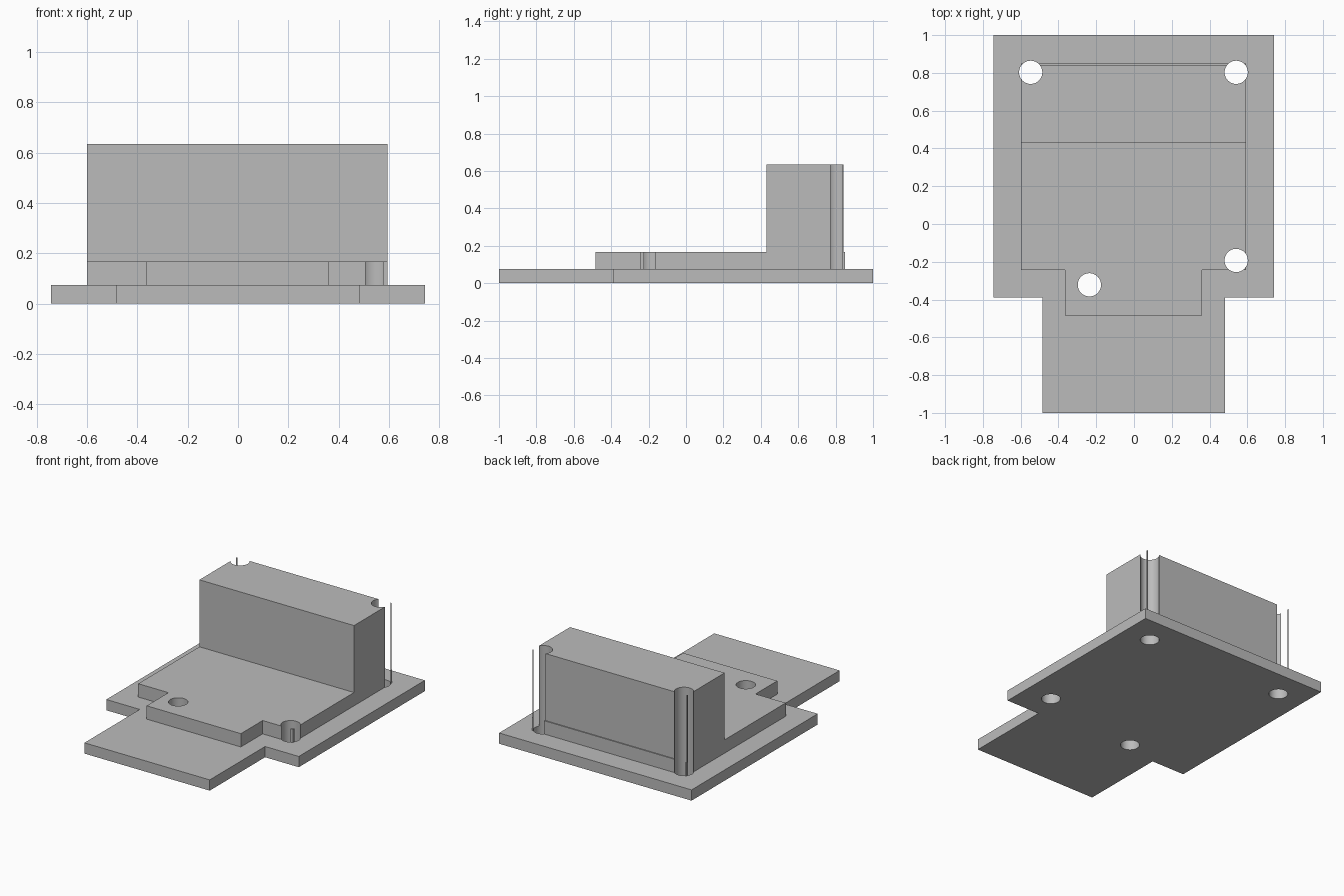
import bpy, bmesh

cube = bpy.data.objects.get("Cube")
if cube:
    bpy.data.objects.remove(cube, do_unlink=True)

GREY = 0.5
grey = bpy.data.materials.new("plain grey")
grey.use_nodes = True
grey.diffuse_color = (GREY, GREY, GREY, 1)
grey.node_tree.nodes["Principled BSDF"].inputs["Base Color"].default_value = (GREY, GREY, GREY, 1)


def add_object(name, bm):
    bmesh.ops.recalc_face_normals(bm, faces=bm.faces)
    mesh = bpy.data.meshes.new(name)
    bm.to_mesh(mesh)
    bm.free()
    mesh.materials.append(grey)
    obj = bpy.data.objects.new(name, mesh)
    bpy.context.collection.objects.link(obj)
    return obj


def extrude_outline(name, outline, bottom, top):
    bm = bmesh.new()
    face = bm.faces.new([bm.verts.new((x, y, bottom)) for x, y in outline])
    moved = bmesh.ops.extrude_face_region(bm, geom=[face])["geom"]
    bmesh.ops.translate(bm, vec=(0, 0, top - bottom),
                        verts=[v for v in moved if isinstance(v, bmesh.types.BMVert)])
    return add_object(name, bm)


def tee(left, right, back, shoulder, tab_left, tab_right, front):
    """Wide rectangle with a narrower tab toward the front."""
    return [(left, back), (left, shoulder), (tab_left, shoulder), (tab_left, front),
            (tab_right, front), (tab_right, shoulder), (right, shoulder), (right, back)]


# Stacked solids
parts = [
    extrude_outline("base_plate", tee(-0.743, 0.742, 1, -0.39, -0.485, 0.482, -1), 0, 0.075),
    extrude_outline("raised_step", tee(-0.599, 0.594, 0.85, -0.244, -0.366, 0.361, -0.484), 0.075, 0.168),
    extrude_outline("tall_block", [(-0.599, 0.43), (0.594, 0.43), (0.594, 0.843), (-0.599, 0.843)],
                    0.168, 0.635),
]

# Bolt holes drilled through the whole stack
bm = bmesh.new()
for x, y in [(-0.547, 0.803), (0.541, 0.803), (0.541, -0.193), (-0.236, -0.322)]:
    drill = bmesh.ops.create_cone(bm, cap_ends=True, segments=64, radius1=0.0615, radius2=0.0615, depth=2)
    bmesh.ops.translate(bm, verts=drill["verts"], vec=(x, y, 0.4))
drills = add_object("hole_cutter", bm)
drills.hide_render = True

for part in parts:
    cut = part.modifiers.new("bolt_holes", "BOOLEAN")
    cut.operation = "DIFFERENCE"
    cut.solver = "EXACT"
    cut.object = drills
    bpy.ops.object.select_all(action="DESELECT")
    part.select_set(True)
    bpy.context.view_layer.objects.active = part
    bpy.ops.object.modifier_apply(modifier=cut.name)
    bpy.ops.object.shade_smooth_by_angle()

bpy.data.objects.remove(drills, do_unlink=True)
